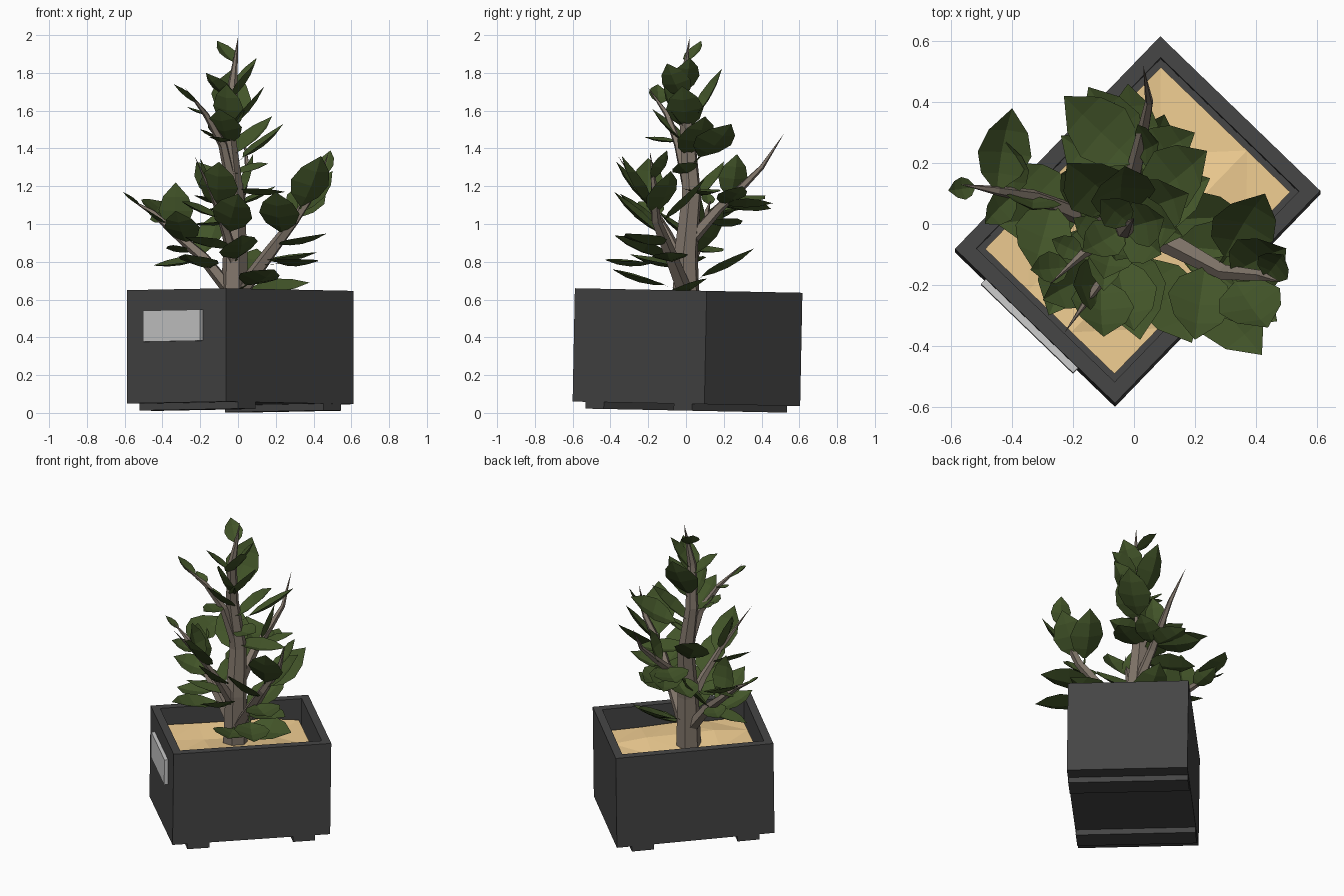
import bpy, bmesh, random
from math import radians, cos, sin, pi
from mathutils import Vector, Matrix

if "Cube" in bpy.data.objects:
    bpy.data.objects.remove(bpy.data.objects["Cube"])

random.seed(4)


def material(name, rgb):
    m = bpy.data.materials.new(name)
    m.diffuse_color = (*rgb, 1)
    m.use_nodes = True
    m.node_tree.nodes["Principled BSDF"].inputs["Base Color"].default_value = m.diffuse_color
    return m


DARK = material("dark_grey", (0.06, 0.06, 0.06))
PLATE = material("light_grey", (0.52, 0.52, 0.52))
SAND = material("sand", (0.88, 0.62, 0.29))
BARK = material("bark", (0.22, 0.18, 0.145))
GREEN = material("leaf_green", (0.055, 0.09, 0.022))

# The planter is turned about 46 degrees and leans back very slightly
TILT = (Matrix.Rotation(-0.02, 4, 'X') @ Matrix.Translation((0.012, 0.001, 0))
        @ Matrix.Rotation(radians(46), 4, 'Z'))


def finish(bm, name, mat):
    me = bpy.data.meshes.new(name)
    bm.to_mesh(me)
    bm.free()
    me.materials.append(mat)
    ob = bpy.data.objects.new(name, me)
    bpy.context.collection.objects.link(ob)
    return ob


def box_bm(center, size):
    bm = bmesh.new()
    bmesh.ops.create_cube(bm, size=1, matrix=Matrix.Translation(center) @ Matrix.Diagonal((*size, 1)))
    return bm


# Planter body: box with a rim and a sunken inside
bm = box_bm((0, 0, 0.348), (0.97, 0.73, 0.6))
top = max(bm.faces, key=lambda f: f.calc_center_median().z)
bmesh.ops.inset_individual(bm, faces=[top], thickness=0.07)
ext = bmesh.ops.extrude_discrete_faces(bm, faces=[top])
bmesh.ops.translate(bm, verts=ext['faces'][0].verts[:], vec=(0, 0, -0.2))
finish(bm, "planter_body", DARK).matrix_world = TILT

# Two runners under the body
for side, sx in (("left", -1), ("right", 1)):
    bm = box_bm((sx * 0.325, 0, 0.032), (0.135, 0.725, 0.04))
    finish(bm, side + "_runner", DARK).matrix_world = TILT

# Blank plate on one short face
bm = box_bm((-0.485, 0.015, 0.455), (0.045, 0.42, 0.165))
finish(bm, "front_plate", PLATE).matrix_world = TILT

# Uneven soil
bm = bmesh.new()
bmesh.ops.create_grid(bm, x_segments=4, y_segments=3, size=0.5,
                      matrix=Matrix.Translation((0, 0, 0.53)) @ Matrix.Diagonal((0.83, 0.59, 1, 1)))
for v in bm.verts:
    v.co.z += random.uniform(-0.02, 0.02)
bmesh.ops.triangulate(bm, faces=bm.faces[:])
finish(bm, "soil", SAND).matrix_world = TILT


def at(points, t):
    i = min(int(t), len(points) - 2)
    return points[i].lerp(points[i + 1], t - i)


def stem(name, points, radius, sides):
    """Tapered faceted tube ending in a point."""
    bm = bmesh.new()
    rings, n = [], len(points) - 1
    for i, p in enumerate(points[:-1]):
        d = (points[i + 1] - points[max(i - 1, 0)]).normalized()
        u = d.cross(Vector((0.2, 1, 0))).normalized()
        w = d.cross(u)
        r = radius * (1 - 0.8 * i / n)
        rings.append([bm.verts.new(p + r * (cos(2 * pi * k / sides) * u + sin(2 * pi * k / sides) * w))
                      for k in range(sides)])
    tip = bm.verts.new(points[-1])
    for k in range(sides):
        j = (k + 1) % sides
        for a, b in zip(rings, rings[1:]):
            bm.faces.new((a[k], a[j], b[j], b[k]))
        bm.faces.new((rings[-1][k], rings[-1][j], tip))
    bm.faces.new(rings[0])
    bmesh.ops.recalc_face_normals(bm, faces=bm.faces[:])
    finish(bm, name, BARK)


def add_leaf(bm, base, tip):
    """Pointed leaf, folded along the midrib, with a thin stalk if it is long."""
    d = tip - base
    length = min(d.length, 0.32)
    d.normalize()
    start = tip - d * length
    side = d.cross(Vector((0, 0, 1))).normalized()
    side = Matrix.Rotation(random.uniform(-0.4, 0.4), 3, d) @ side
    up = side.cross(d)
    rows = []
    profile = [(0.0, 0.03), (0.2, 0.25), (0.45, 0.34), (0.72, 0.25), (1.0, 0)]
    for t, w in profile:
        mid = start + d * length * t - up * length * (0.3 * t * (1 - t))
        off, lift = side * w * length, up * w * length * 0.3
        rows.append([bm.verts.new(mid + off + lift), bm.verts.new(mid),
                     bm.verts.new(mid - off + lift)] if w else [bm.verts.new(mid)])
    for a, b in zip(rows, rows[1:]):
        for k in (0, 1):
            if len(b) > 1:
                bm.faces.new((a[k], b[k], b[k + 1], a[k + 1]))
            else:
                bm.faces.new((a[k], b[0], a[k + 1]))
    if (start - base).length > 0.01:
        s = [bm.verts.new(p + side * o) for p, o in
             ((base, -0.006), (base, 0.006), (start, 0.006), (start, -0.006))]
        bm.faces.new(s)


def branch(name, path, radius, leaves, sides=5):
    """Stem plus its leaves; each leaf is (place along stem, tip x, y, z)."""
    points = [Vector(p) for p in path]
    stem(name, points, radius, sides)
    bm = bmesh.new()
    for t, *tip in leaves:
        add_leaf(bm, at(points, t), Vector(tip))
    finish(bm, name + "_leaves", GREEN)


branch("trunk", [(-.02, 0, .5), (-.015, 0, .85), (-.02, .03, 1.15), (-.05, .01, 1.45),
                 (-.03, -.02, 1.72), (0, .02, 1.99)], 0.078,
       [(4.5, -.11, .08, 1.97), (3.9, .10, .02, 1.88), (3.8, -.17, -.09, 1.80),
        (3.8, .09, -.10, 1.85), (3.2, -.03, .19, 1.82), (3.2, -.06, -.12, 1.74),
        (3.2, .14, -.02, 1.73), (2.7, .18, .10, 1.57), (2.9, -.10, -.18, 1.61),
        (2.5, .24, .24, 1.53), (2.1, .25, .15, 1.17), (1.8, -.22, .20, 1.33),
        (2.4, .16, -.04, 1.32), (0.8, .02, -.38, .94), (0.5, .10, .36, .87),
        (0.4, .19, -.39, .76), (0.4, .38, .02, .69)], 6)

branch("right_branch", [(0, 0, .62), (.17, -.09, .85), (.30, -.16, 1.02),
                        (.42, -.17, 1.2), (.48, -.19, 1.38)], 0.045,
       [(0.8, .42, -.10, .85), (1.8, .43, .10, 1.24), (2.2, .50, -.08, 1.28),
        (3.2, .49, -.10, 1.39), (0.7, .42, -.43, .81), (1.2, .47, -.32, .95),
        (1.5, .20, -.38, 1.17), (2.1, .44, -.34, 1.36)])

branch("left_branch", [(-.02, 0, .62), (-.18, .03, .82), (-.33, .09, .95),
                       (-.45, .11, 1.06), (-.57, .13, 1.13)], 0.04,
       [(1.0, -.45, .00, .78), (1.3, -.38, .20, .87), (2.5, -.42, .27, 1.08),
        (2.5, -.49, .00, 1.08), (3.6, -.61, .11, 1.17), (2.0, -.33, .05, 1.22),
        (1.6, -.33, -.15, 1.07), (0.7, -.28, -.30, .84), (1.1, -.10, .20, 1.07),
        (3.0, -.40, .38, 1.12)])

branch("back_branch", [(-.01, .03, .92), (0, .17, 1.08), (.03, .30, 1.2),
                       (.05, .40, 1.3), (.03, .52, 1.48)], 0.035,
       [(1.2, -.15, .45, 1.08), (1.2, .20, .30, 1.20), (1.2, -.02, .46, 1.11),
        (1.2, -.23, .42, 1.15), (1.5, .08, .27, 1.37), (0.6, -.24, .29, 1.0)])

branch("upper_left_branch", [(-.03, .01, 1.2), (-.08, -.04, 1.42), (-.17, -.10, 1.58),
                             (-.28, -.20, 1.72)], 0.034,
       [(2.4, -.34, -.15, 1.74), (1.1, -.10, -.22, 1.46), (2.0, -.27, -.05, 1.62),
        (1.2, -.20, .02, 1.50)])

branch("front_branch", [(-.01, 0, .75), (-.06, -.10, .95), (-.12, -.20, 1.12),
                        (-.23, -.36, 1.36)], 0.036,
       [(1.0, .00, -.35, 1.16), (1.5, -.30, -.25, 1.12), (1.8, -.10, -.37, 1.33),
        (0.6, -.28, -.15, .93), (2.0, -.20, -.20, 1.35)])
